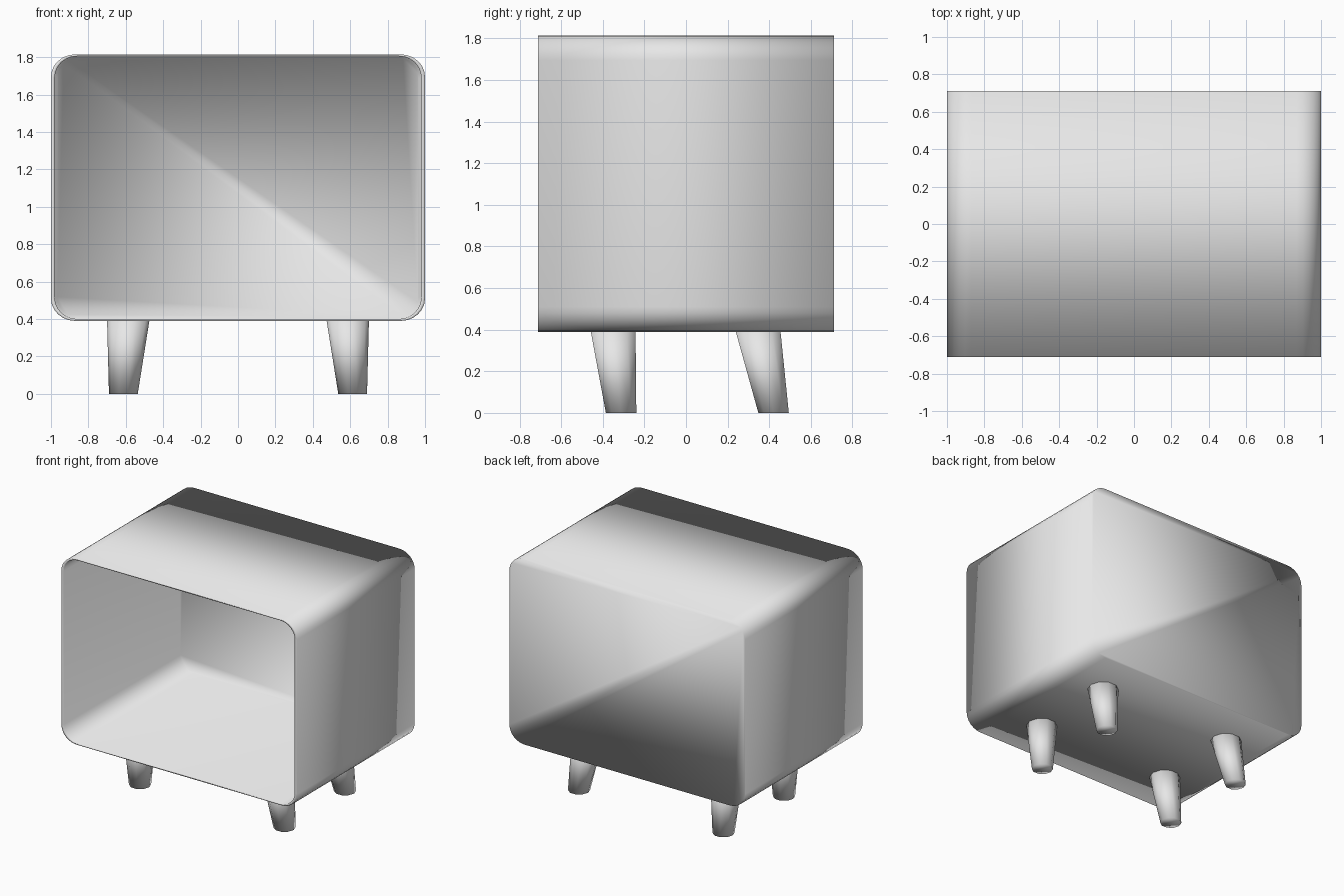
import bpy, bmesh, math
from mathutils import Vector

old = bpy.data.objects.get("Cube")
if old:
    bpy.data.objects.remove(old, do_unlink=True)

grey = bpy.data.materials.new("plain grey")
grey.use_nodes = True
colour = (0.8, 0.8, 0.8, 1)
grey.diffuse_color = colour
grey.node_tree.nodes["Principled BSDF"].inputs["Base Color"].default_value = colour

BOTTOM, TOP, DEPTH = 0.39, 1.815, 0.712
STEPS = 6  # segments in each rounded corner


def finish(bm, name):
    bmesh.ops.recalc_face_normals(bm, faces=bm.faces)
    for f in bm.faces:
        f.smooth = True
    mesh = bpy.data.meshes.new(name)
    bm.to_mesh(mesh)
    bm.free()
    mesh.materials.append(grey)
    ob = bpy.data.objects.new(name, mesh)
    bpy.context.collection.objects.link(ob)
    return ob


def bridge(bm, a, b):
    n = len(a)
    for i in range(n):
        j = (i + 1) % n
        bm.faces.new((a[i], a[j], b[j], b[i]))


def rounded_ring(bm, y, inset_x, inset_z):
    """Rounded rectangle across x and z, shrunk by the insets."""
    mid, half = (TOP + BOTTOM) / 2, (TOP - BOTTOM) / 2 - inset_z
    rx, rz = 0.13 - inset_x / 2, 0.12 - inset_z / 2
    ring = []
    for k, (sx, sz) in enumerate(((1, 1), (-1, 1), (-1, -1), (1, -1))):
        for i in range(STEPS + 1):
            a = math.pi / 2 * (k + i / STEPS)
            ring.append(bm.verts.new((sx * (1 - inset_x - rx) + rx * math.cos(a), y,
                                      mid + sz * (half - rz) + rz * math.sin(a))))
    return ring


def wall(bm, ring):
    """Closing panel split along the diagonal between opposite corners."""
    face = bm.faces.new(ring)
    half = STEPS // 2
    bmesh.utils.face_split(face, ring[STEPS + 1 + half], ring[3 * (STEPS + 1) + half])


# Hollow cabinet, open at the front
bm = bmesh.new()
outer_back = rounded_ring(bm, DEPTH, 0, 0)
outer_front = rounded_ring(bm, -DEPTH, 0, 0)
inner_front = rounded_ring(bm, -DEPTH, 0.02, 0.01)
inner_back = rounded_ring(bm, DEPTH - 0.03, 0.035, 0.018)
bridge(bm, outer_back, outer_front)
bridge(bm, outer_front, inner_front)
bridge(bm, inner_front, inner_back)
wall(bm, outer_back)
wall(bm, inner_back)
finish(bm, "cabinet_shell")


# Tapered leaning legs
def leg(name, top, foot, sides=10):
    bm = bmesh.new()
    rings = []
    for (x, y), z, r in ((top, BOTTOM, 0.113), (foot, 0, 0.077)):
        rings.append([bm.verts.new(Vector((x, y, z)) + r * Vector((math.cos(a), math.sin(a), 0)))
                      for a in (math.tau * i / sides for i in range(sides))])
    bridge(bm, *rings)
    for ring in rings:
        bm.faces.new(ring)
    finish(bm, name)


for side, s in (("left", 1), ("right", -1)):
    leg("front_leg_" + side, (s * 0.587, -0.35), (s * 0.613, -0.312))
    leg("back_leg_" + side, (s * 0.587, 0.347), (s * 0.613, 0.421))
